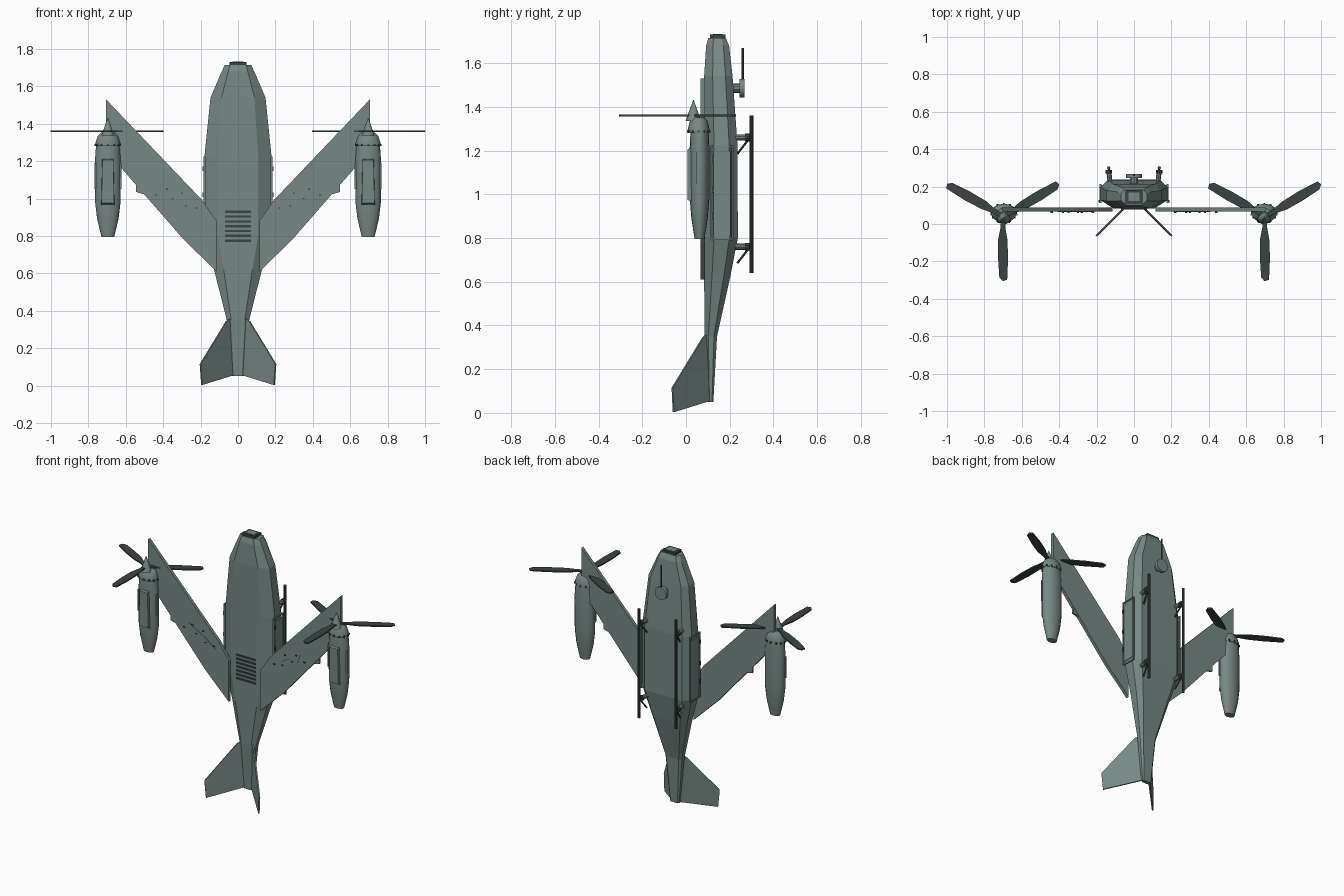
import bpy, bmesh, math
from mathutils import Vector, Matrix

if "Cube" in bpy.data.objects:
    bpy.data.objects.remove(bpy.data.objects["Cube"])


def material(name, rgb):
    m = bpy.data.materials.new(name)
    m.diffuse_color = (*rgb, 1)
    m.use_nodes = True
    m.node_tree.nodes["Principled BSDF"].inputs["Base Color"].default_value = m.diffuse_color
    return m


GREY = material("slate_grey", (0.185, 0.25, 0.235))
DARK = material("dark_grey", (0.042, 0.06, 0.056))


def finish(name, bm, mat, smooth=False):
    bmesh.ops.recalc_face_normals(bm, faces=bm.faces)
    me = bpy.data.meshes.new(name)
    bm.to_mesh(me)
    bm.free()
    me.materials.append(mat)
    ob = bpy.data.objects.new(name, me)
    bpy.context.collection.objects.link(ob)
    if smooth:
        bpy.ops.object.select_all(action='DESELECT')
        ob.select_set(True)
        bpy.context.view_layer.objects.active = ob
        bpy.ops.object.shade_smooth_by_angle(angle=math.radians(35))
    return ob


def loft(name, rings, mat, smooth=False):
    """Skin a list of closed rings and cap both ends."""
    bm = bmesh.new()
    rows = [[bm.verts.new(p) for p in r] for r in rings]
    n = len(rows[0])
    for a, b in zip(rows, rows[1:]):
        for i in range(n):
            j = (i + 1) % n
            bm.faces.new((a[i], a[j], b[j], b[i]))
    bm.faces.new(rows[0])
    bm.faces.new(rows[-1])
    return finish(name, bm, mat, smooth)


def plate(name, pts, offset, mat):
    """Flat outline given a thickness."""
    o = Vector(offset)
    return loft(name, [[Vector(p) for p in pts], [Vector(p) + o for p in pts]], mat)


def box(name, c, size, mat):
    bm = bmesh.new()
    bmesh.ops.create_cube(bm, size=1, matrix=Matrix.Translation(c) @ Matrix.Diagonal((*size, 1)))
    return finish(name, bm, mat)


def rod(name, a, b, r, mat, r2=None, n=10):
    a, b = Vector(a), Vector(b)
    d = b - a
    bm = bmesh.new()
    m = Matrix.Translation((a + b) / 2) @ d.to_track_quat('Z', 'Y').to_matrix().to_4x4()
    bmesh.ops.create_cone(bm, cap_ends=True, segments=n, radius1=r,
                          radius2=r if r2 is None else r2, depth=d.length, matrix=m)
    return finish(name, bm, mat, True)


# fuselage: height, half width, upper-side y, belly y
def body_ring(z, w, f, b):
    h = b - f
    half = [(0.6 * w, f), (w, f + 0.3 * h), (w, b - 0.25 * h), (0.76 * w, b)]
    return [(x, y, z) for x, y in half] + [(-x, y, z) for x, y in reversed(half)]


loft("fuselage", [body_ring(*s) for s in (
    (0.05, 0.033, 0.10, 0.125), (0.35, 0.06, 0.085, 0.142), (0.62, 0.128, 0.083, 0.202),
    (0.80, 0.180, 0.082, 0.237), (1.22, 0.180, 0.082, 0.236), (1.54, 0.147, 0.083, 0.213),
    (1.68, 0.087, 0.092, 0.197), (1.715, 0.070, 0.102, 0.182))], GREY)

# nose sensor
box("nose_sensor", (0, 0.145, 1.72), (0.09, 0.07, 0.02), DARK)
box("nose_sensor_cover", (0, 0.145, 1.728), (0.06, 0.045, 0.008), GREY)

# cooling grille
for i in range(7):
    box("grille_slat", (0, 0.081, 0.775 + i * 0.0257), (0.14, 0.008, 0.012), DARK)

# belly antenna
rod("antenna_mount", (0, 0.21, 1.485), (0, 0.255, 1.485), 0.022, GREY)
rod("antenna_disc", (0, 0.245, 1.485), (0, 0.267, 1.485), 0.042, GREY, n=20)
rod("antenna_mast", (0, 0.26, 1.485), (0, 0.26, 1.67), 0.005, DARK, n=8)


def nacelle_ring(x, z, rx, cy=0.062, ratio=0.66, n=16):
    return [(x + rx * math.cos(2 * math.pi * i / n),
             cy + rx * ratio * math.sin(2 * math.pi * i / n), z) for i in range(n)]


for s in (-1, 1):
    side = "right" if s > 0 else "left"

    # side hatch with raised frame strips and hinges
    sx = s * 0.18
    box(side + "_hatch", (sx, 0.164, 1.005), (0.008, 0.078, 0.385), GREY)
    for z in (0.795, 1.22):
        box(side + "_hatch_rim", (sx, 0.164, z), (0.010, 0.10, 0.008), GREY)
    for y in (0.116, 0.212):
        box(side + "_hatch_rim", (sx, y, 1.005), (0.010, 0.006, 0.425), GREY)
    for z in (0.9, 1.02, 1.16):
        box(side + "_hatch_hinge", (s * 0.185, 0.122, z), (0.010, 0.012, 0.025), DARK)

    # forward-swept wing
    outline = [(0.115, 0.61), (0.125, 0.62), (0.29, 0.78), (0.63, 1.17), (0.66, 1.20), (0.705, 1.25),
               (0.705, 1.53), (0.19, 0.99), (0.115, 0.88)]
    plate(side + "_wing", [(s * x, 0.067, z) for x, z in outline], (0, 0.021, 0), GREY)
    flap = [(0.46, 0.96), (0.475, 1.015), (0.545, 1.035), (0.545, 1.09), (0.49, 1.06)]
    plate(side + "_flap_actuator", [(s * x, 0.071, z) for x, z in flap[1:]], (0, 0.014, 0), GREY)
    panel = [(0.21, 0.93), (0.39, 1.0), (0.41, 1.06), (0.27, 0.98)]
    plate(side + "_wing_panel", [(s * x, 0.064, z) for x, z in panel], (0, 0.004, 0), GREY)
    for x, z in ((0.22, 0.95), (0.28, 0.96), (0.35, 1.0), (0.38, 1.05), (0.44, 1.02), (0.30, 1.03)):
        box(side + "_wing_latch", (s * x, 0.064, z), (0.012, 0.008, 0.006), DARK)

    # tail fin
    fin = [(0.045, 0.098, 0.36), (0.065, 0.08, 0.345), (0.205, -0.06, 0.115),
           (0.197, -0.055, 0.003), (0.03, 0.112, 0.055)]
    plate(side + "_tail_fin", [(s * x, y, z) for x, y, z in fin], (s * -0.006, -0.006, 0), GREY)

    # engine nacelle
    cx, py = s * 0.696, 0.04
    loft(side + "_nacelle", [nacelle_ring(cx, z, r) for z, r in (
        (0.795, 0.034), (0.89, 0.057), (0.98, 0.068), (1.20, 0.069), (1.285, 0.063))], GREY, True)
    loft(side + "_nacelle_collar", [nacelle_ring(cx, z, r, 0.058, 0.75) for z, r in (
        (1.28, 0.067), (1.295, 0.067), (1.335, 0.054), (1.352, 0.035))], GREY, True)
    for i in range(12):
        a = 2 * math.pi * i / 12
        box(side + "_collar_bolt", (cx + 0.067 * math.cos(a), 0.058 + 0.05 * math.sin(a), 1.287),
            (0.009, 0.009, 0.011), DARK)
    # raised access fairing
    rings = [[(cx - w, y, z0), (cx + w, y, z0), (cx + w * 0.85, y, z1), (cx - w * 0.85, y, z1)]
             for w, y, z0, z1 in ((0.037, 0.04, 0.96, 1.22), (0.034, 0.006, 0.975, 1.205))]
    loft(side + "_nacelle_fairing", rings, GREY)
    for sx2 in (-1, 1):
        box(side + "_nacelle_strake", (cx + sx2 * 0.066, 0.05, 1.12), (0.012, 0.008, 0.14), GREY)

    # spinner and three-blade propeller
    rod(side + "_spinner", (cx, 0.034, 1.335), (cx, 0.034, 1.432), 0.036, GREY, 0.001, 14)
    for k in range(3):
        blade = [(0.015, -0.012), (0.06, -0.014), (0.12, -0.026), (0.22, -0.027), (0.325, -0.020),
                 (0.346, -0.002), (0.338, 0.022), (0.22, 0.027), (0.12, 0.023), (0.06, 0.012), (0.015, 0.012)]
        m = Matrix.Translation((s * 0.70, py, 1.356)) @ Matrix.Rotation(math.radians(30 + 120 * k), 4, 'Z')
        plate(side + "_blade", [m @ Vector((r, t, 0)) for r, t in blade], (0, 0, 0.008), DARK)

    # landing skid
    kx = s * 0.135
    rod(side + "_skid", (kx, 0.299, 0.64), (kx, 0.299, 1.36), 0.009, DARK)
    for z in (1.26, 0.76):
        rod(side + "_skid_mount", (kx * 0.95, 0.225, z), (kx, 0.285, z), 0.014, GREY)
        rod(side + "_skid_clamp", (kx, 0.27, z), (kx, 0.29, z), 0.018, DARK)
        rod(side + "_skid_strut", (kx * 0.9, 0.235, z - 0.075), (kx, 0.297, z + 0.005), 0.005, DARK, n=6)
